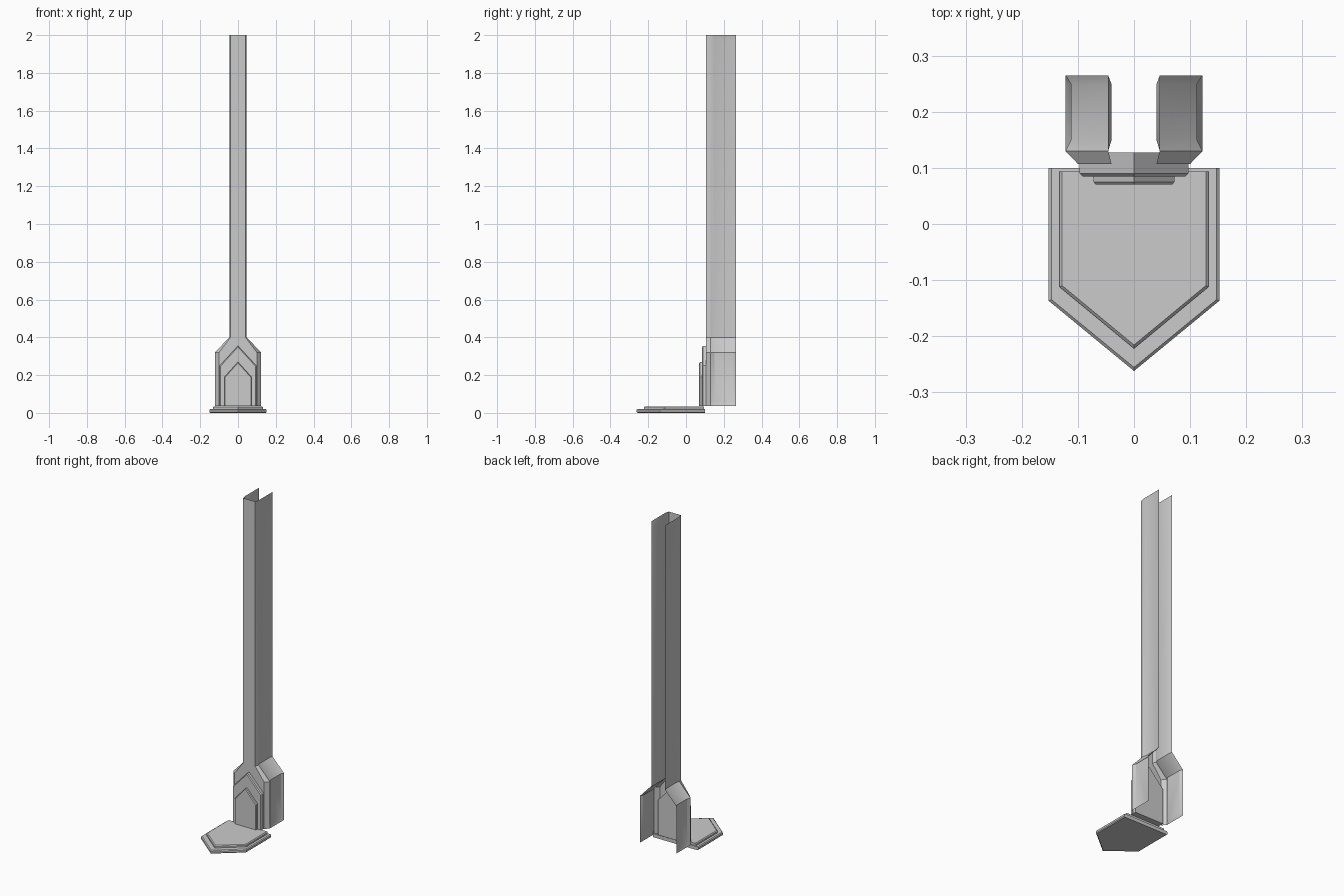
import bpy, bmesh, math

if "Cube" in bpy.data.objects:
    bpy.data.objects.remove(bpy.data.objects["Cube"])


def finish(name, bm):
    bmesh.ops.recalc_face_normals(bm, faces=bm.faces)
    me = bpy.data.meshes.new(name)
    bm.to_mesh(me)
    bm.free()
    ob = bpy.data.objects.new(name, me)
    bpy.context.collection.objects.link(ob)
    bpy.ops.object.select_all(action='DESELECT')
    ob.select_set(True)
    bpy.context.view_layer.objects.active = ob
    bpy.ops.object.shade_smooth_by_angle(angle=math.radians(25))
    return ob


def bridge(bm, rings, closed):
    n = len(rings[0])
    for a, b in zip(rings, rings[1:]):
        for i in range(n if closed else n - 1):
            j = (i + 1) % n
            bm.faces.new((a[i], a[j], b[j], b[i]))


def pointed_plate(name, w, foot, shoulder, tip, levels, place):
    """House-shaped plate; levels are (depth, edge inset), foot edge stays straight."""
    bm = bmesh.new()
    rings = []
    for depth, d in levels:
        s, t, x = shoulder - 0.45 * d, tip - 1.3 * d, w - d
        outline = [(-x, foot), (x, foot), (x, s), (0, t), (-x, s)]
        rings.append([bm.verts.new(place(u, v, depth)) for u, v in outline])
    bridge(bm, rings, True)
    bm.faces.new(rings[0])
    bm.faces.new(rings[-1])
    return finish(name, bm)


def lying(u, v, d):
    return (u, -v, d)


def standing(u, v, d):
    return (u, d, v)


# Stepped pointed foot plate lying on the ground
pointed_plate("foot_plate_lower", 0.152, -0.10, 0.137, 0.262,
              [(0, 0.005), (0.005, 0), (0.016, 0), (0.021, 0.005)], lying)
pointed_plate("foot_plate_upper", 0.133, -0.094, 0.112, 0.222,
              [(0.019, 0), (0.03, 0), (0.035, 0.005)], lying)

# Two nested pointed plates on the front of the column
pointed_plate("front_plate_large", 0.097, 0.037, 0.25, 0.355,
              [(0.127, 0), (0.09, 0), (0.085, 0.005)], standing)
pointed_plate("front_plate_small", 0.072, 0.037, 0.19, 0.27,
              [(0.087, 0), (0.075, 0), (0.07, 0.004)], standing)

# Open-backed channel column, flared at the bottom, with shallow side recesses
bm = bmesh.new()
rings = []
for z, w, recess, chamfer in [(0.037, 0.122, 0, 0.022), (0.06, 0.122, 0.01, 0.022),
                              (0.32, 0.122, 0.01, 0.022), (0.4, 0.046, 0.006, 0.006),
                              (1.98, 0.046, 0.006, 0.006), (2.0, 0.046, 0, 0.006)]:
    half = [(w, 0.265), (w - recess, 0.249), (w - recess, 0.15),
            (w, 0.13), (w - chamfer, 0.107)]
    profile = half + [(-x, y) for x, y in reversed(half)]
    rings.append([bm.verts.new((x, y, z)) for x, y in profile])
bridge(bm, rings, False)
finish("channel_column", bm)
